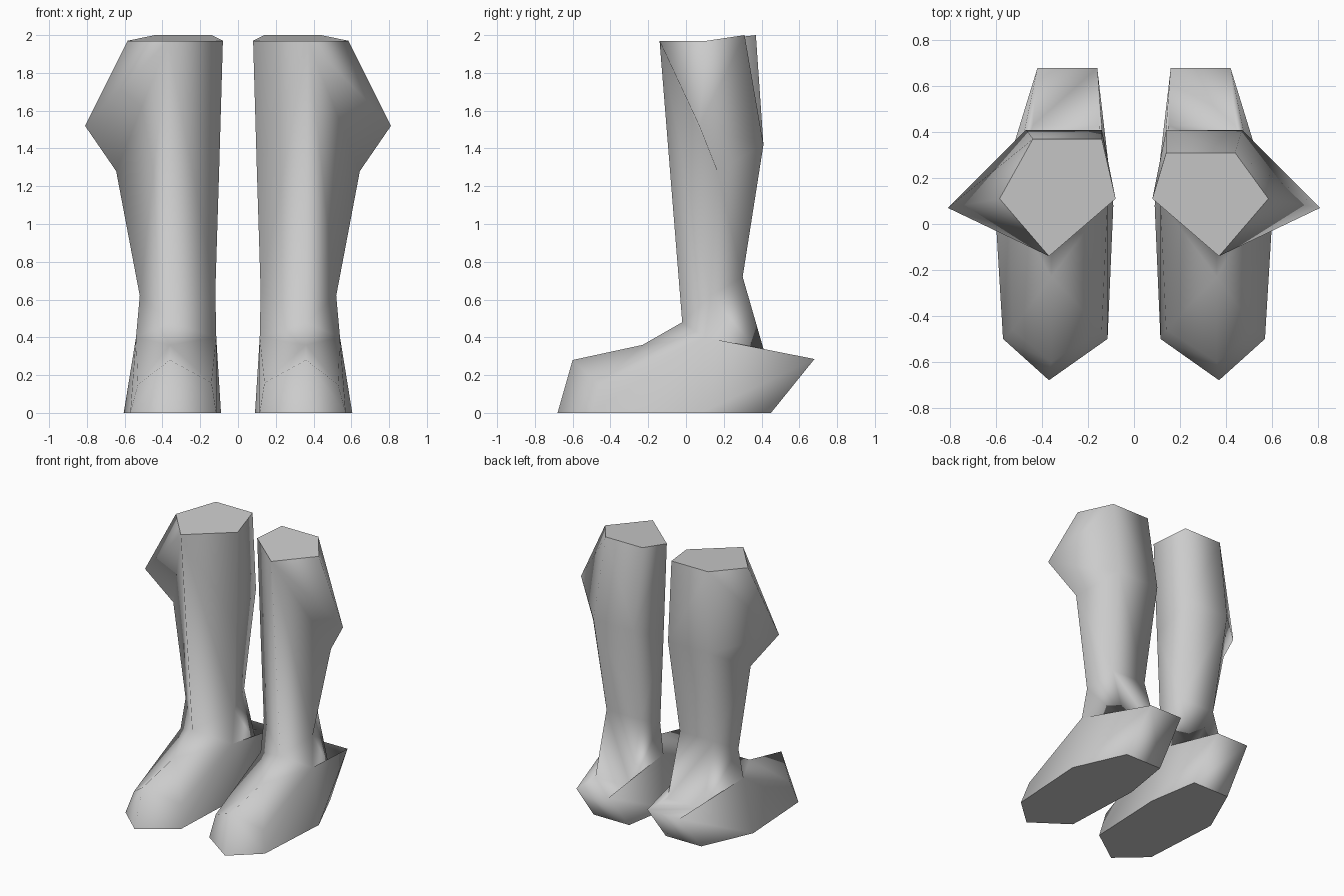
import bpy, bmesh

if "Cube" in bpy.data.objects:
    bpy.data.objects.remove(bpy.data.objects["Cube"])

grey = bpy.data.materials.new("grey leather")
grey.diffuse_color = (0.6, 0.6, 0.6, 1)
grey.use_nodes = True
grey.node_tree.nodes["Principled BSDF"].inputs["Base Color"].default_value = grey.diffuse_color

# Centre line of the shin and foot: collar, ankle, instep, toe top, toe bottom
FRONT = dict(F=(.37, -.14, 1.97), A=(.36, -.02, .48), I=(.36, -.23, .36),
             P=(.36, -.60, .28), Q=(.37, -.68, 0))
# Outer half: side column, toe side, back column, spur and heel
OUTER = dict(s0=(.585, .11, 1.97), fin=(.81, .07, 1.52), s1=(.645, .165, 1.28),
             s2=(.52, .13, .62), s3=(.54, .10, .40), s4=(.605, .08, 0),
             t1=(.53, -.46, .15), t0=(.57, -.50, 0),
             b0=(.44, .37, 2.0), b1=(.47, .41, 1.42), b2=(.44, .30, .72),
             b3=(.44, .43, .27), spur=(.42, .68, .285), heel=(.44, .45, 0))
INNER = dict(s0=(.08, .11, 1.97), s1=(.10, .12, 1.28),
             s2=(.12, .13, .64), s3=(.115, .10, .40), s4=(.09, .08, 0),
             t1=(.14, -.46, .16), t0=(.115, -.50, 0),
             b0=(.14, .37, 2.0), b1=(.14, .41, 1.42), b2=(.16, .30, .72),
             b3=(.15, .43, .27), spur=(.16, .68, .285), heel=(.15, .45, 0))
# Faces shared by both halves
HALF = ["F s1 s2 A", "s1 b1 b2 s2", "A s2 s3", "A s3 I", "I s3 t1 P",
        "s3 s4 t0 t1", "P t1 t0 Q", "s2 b2 b3 s3", "s3 b3 spur",
        "s3 spur s4", "spur heel s4"]
FIN = ["F s0 fin", "F fin s1", "s0 b0 fin", "fin b0 b1", "fin b1 s1"]
PLAIN = ["F s0 s1", "s0 b0 b1 s1"]
BACK = ["b0", "b1", "b2", "b3", "spur", "heel"]


def boot(name, side, collar_back):
    bm = bmesh.new()

    def add(points):
        out = {}
        for key, (x, y, z) in points.items():
            if key == "b0":
                y = collar_back
            out[key] = bm.verts.new((x * side, y, z))
        return out

    front, outer, inner = add(FRONT), add(OUTER), add(INNER)
    for half, faces in ((outer, HALF + FIN), (inner, HALF + PLAIN)):
        for f in faces:
            bm.faces.new([front.get(k) or half[k] for k in f.split()])
    # Calf, heel and spur strip
    for a, b in zip(BACK, BACK[1:]):
        bm.faces.new([outer[a], inner[a], inner[b], outer[b]])
    # Collar cap and sole
    caps = [bm.faces.new([front["F"], outer["s0"], outer["b0"], inner["b0"], inner["s0"]]),
            bm.faces.new([front["Q"], outer["t0"], outer["s4"], outer["heel"],
                          inner["heel"], inner["s4"], inner["t0"]])]
    bmesh.ops.recalc_face_normals(bm, faces=bm.faces[:])
    for f in bm.faces:
        f.smooth = True
    for cap in caps:
        cap.smooth = False
        for e in cap.edges:
            e.smooth = False
    mesh = bpy.data.meshes.new(name)
    bm.to_mesh(mesh)
    bm.free()
    mesh.materials.append(grey)
    bpy.context.collection.objects.link(bpy.data.objects.new(name, mesh))


boot("left_boot", -1, .37)
boot("right_boot", 1, .31)
